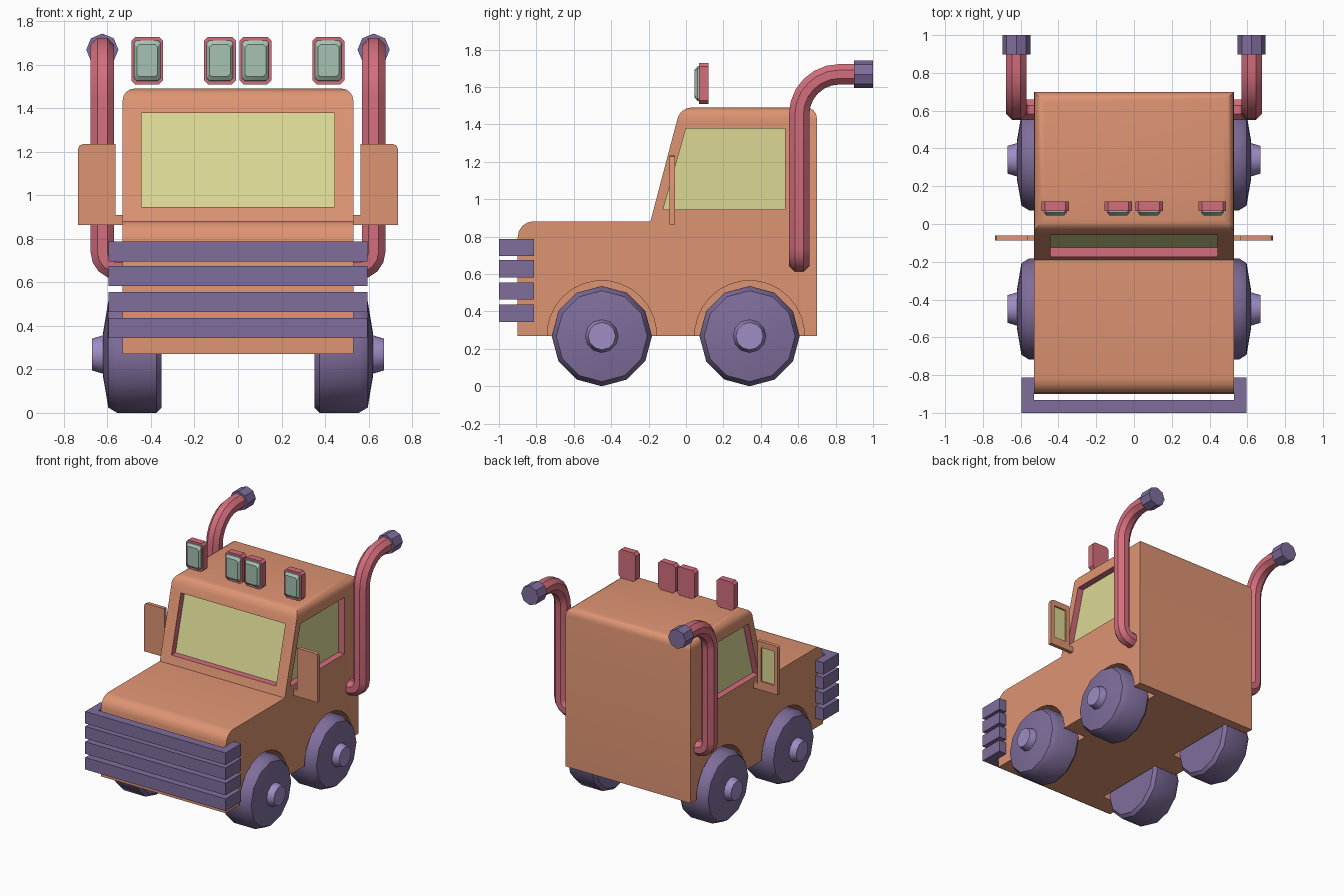
import bpy, bmesh, math
from mathutils import Vector

if "Cube" in bpy.data.objects:
    bpy.data.objects.remove(bpy.data.objects["Cube"])


def material(name, r, g, b):
    m = bpy.data.materials.new(name)
    lin = [((c + 0.055) / 1.055) ** 2.4 for c in (r, g, b)]
    m.diffuse_color = (*lin, 1)
    m.use_nodes = True
    m.node_tree.nodes["Principled BSDF"].inputs["Base Color"].default_value = m.diffuse_color
    return m


ORANGE = material("orange paint", 0.87, 0.58, 0.45)
GLASS = material("yellow glass", 0.86, 0.85, 0.58)
PINK = material("pink trim", 0.83, 0.43, 0.49)
PURPLE = material("purple rubber", 0.50, 0.43, 0.61)
HUB = material("light purple hub", 0.62, 0.55, 0.77)
LENS = material("pale green lens", 0.65, 0.76, 0.70)


def smooth(ob, angle):
    bpy.ops.object.select_all(action='DESELECT')
    ob.select_set(True)
    bpy.context.view_layer.objects.active = ob
    bpy.ops.object.shade_smooth_by_angle(angle=math.radians(angle))


def loft(name, rings, mats, angle=30, mirror=False, edit=None):
    """Skin a list of equal-sized point rings and cap both ends."""
    bm = bmesh.new()
    vs = [[bm.verts.new(p) for p in ring] for ring in rings]
    n = len(vs[0])
    for a, b in zip(vs, vs[1:]):
        for i in range(n):
            j = (i + 1) % n
            bm.faces.new((a[i], a[j], b[j], b[i]))
    bm.faces.new(vs[0])
    bm.faces.new(vs[-1])
    bmesh.ops.recalc_face_normals(bm, faces=bm.faces)
    if edit:
        edit(bm)
    me = bpy.data.meshes.new(name)
    bm.to_mesh(me)
    bm.free()
    for m in mats:
        me.materials.append(m)
    ob = bpy.data.objects.new(name, me)
    bpy.context.collection.objects.link(ob)
    smooth(ob, angle)
    if mirror:
        ob.modifiers.new("Mirror", 'MIRROR')
    return ob


def prism_x(pts, x0, x1):
    return [[(x, y, z) for y, z in pts] for x in (x0, x1)]


def prism_y(pts, y0, y1):
    return [[(x, y, z) for x, z in pts] for y in (y0, y1)]


def floor_glass(direction):
    """Edit step: the recess floor (facing direction) gets material 1."""
    d = Vector(direction)

    def edit(bm):
        bm.normal_update()
        for f in bm.faces:
            f.material_index = int(f.normal.dot(d) > 0.9)
    return edit


def cut(ob, cutter):
    mod = ob.modifiers.new("Cut", 'BOOLEAN')
    mod.operation = 'DIFFERENCE'
    mod.solver = 'EXACT'
    mod.material_mode = 'TRANSFER'
    mod.object = cutter
    bpy.context.view_layer.objects.active = ob
    bpy.ops.object.modifier_apply(modifier=mod.name)
    bpy.data.objects.remove(cutter)


# Body: side profile across the width, rounded roof and bonnet edges
def round_body(bm):
    roof = [e for e in bm.edges if all(v.co.z > 1.4 for v in e.verts)]
    bmesh.ops.bevel(bm, geom=roof, offset=0.057, offset_type='OFFSET',
                    segments=4, profile=0.5, affect='EDGES')
    nose = [e for e in bm.edges
            if all(v.co.y < -0.85 and v.co.z > 0.8 for v in e.verts)]
    bmesh.ops.bevel(bm, geom=nose, offset=0.085, offset_type='OFFSET',
                    segments=4, profile=0.5, affect='EDGES')


profile = [(-0.9, 0.27), (0.7, 0.27), (0.7, 1.49), (-0.03, 1.49),
           (-0.19, 0.882), (-0.9, 0.882)]
body = loft("body", prism_x(profile, -0.53, 0.53), [ORANGE], edit=round_body)


# Recessed windscreen and side windows
def slope(z):
    return -0.19 + (z - 0.882) * 0.263


lo, hi, depth = 0.945, 1.378, 0.05
screen = [(slope(lo) - 0.1, lo), (slope(lo) + depth, lo),
          (slope(hi) + depth, hi), (slope(hi) - 0.1, hi)]
cut(body, loft("windscreen_cutter", prism_x(screen, -0.443, 0.443),
               [PINK, GLASS], edit=floor_glass((0, 1, -0.26))))
side = [(-0.122, lo), (0.53, lo), (0.53, hi), (0.0, hi)]
cut(body, loft("side_window_cutter", prism_x(side, 0.53 - depth, 0.6),
               [PINK, GLASS], mirror=True, edit=floor_glass((-1, 0, 0))))


# Wheels in cut arches, with hubs
def circle(cy, cz, r, n, turn=0.0):
    return [(cy + r * math.sin((i + turn) * math.tau / n),
             cz + r * math.cos((i + turn) * math.tau / n)) for i in range(n)]


def lathe(cy, steps, n=12):
    return [[(x, y, z) for y, z in circle(cy, 0.268, r, n)] for x, r in steps]


TIRE = [(0.352, 0.245), (0.375, 0.268), (0.555, 0.268), (0.596, 0.243), (0.62, 0.1)]
for place, cy in (("front", -0.45), ("rear", 0.34)):
    cut(body, loft("arch_cutter", prism_x(circle(cy, 0.272, 0.293, 28, 0.5), 0.33, 0.7),
                   [ORANGE], mirror=True))
    loft(place + "_wheels", lathe(cy, TIRE), [PURPLE], 35, mirror=True)
    loft(place + "_hubs", lathe(cy, [(0.6, 0.09), (0.62, 0.088), (0.67, 0.073)]),
         [HUB], 35, mirror=True)
smooth(body, 30)

# Bull bar: four U-shaped slats
half = [(0.595, -1), (0.595, -0.812), (0.53, -0.812), (0.53, -0.933)]
slat = half + [(-x, y) for x, y in reversed(half)]
for i, z in enumerate((0.39, 0.51, 0.628, 0.742)):
    loft(f"bumper_slat_{i + 1}",
         [[(x, y, z + s * 0.046) for x, y in slat] for s in (-1, 1)], [PURPLE])


# Roof lights: chamfered housings with tapered lenses
def plate(cx, y, w, h, c):
    corner = [(w, h - c), (w - c, h)]
    pts = corner + [(-x, z) for x, z in reversed(corner)]
    pts += [(-x, -z) for x, z in pts]
    return [(cx + x, y, 1.618 + z) for x, z in pts]


for i, cx in enumerate((-0.417, -0.083, 0.08, 0.415)):
    loft(f"roof_light_{i + 1}",
         [plate(cx, y, 0.073, 0.109, 0.018) for y in (0.07, 0.12)], [PINK])
    loft(f"roof_lens_{i + 1}",
         [plate(cx, 0.075, 0.061, 0.094, 0.012), plate(cx, 0.062, 0.061, 0.092, 0.012),
          plate(cx, 0.046, 0.048, 0.074, 0.012)], [LENS])

# Door mirrors with an arm and recessed glass on the rear
outline = [(0.52, 0.864), (0.735, 0.864), (0.735, 1.21), (0.728, 1.228),
           (0.71, 1.235), (0.562, 1.235), (0.562, 0.908), (0.52, 0.908)]
mirrors = loft("door_mirrors", prism_y(outline, -0.088, -0.06), [ORANGE])
pane = [(0.595, 0.93), (0.705, 0.93), (0.705, 1.19), (0.595, 1.19)]
cut(mirrors, loft("mirror_cutter", prism_y(pane, -0.072, 0.0),
                  [ORANGE, GLASS], edit=floor_glass((0, -1, 0))))
mirrors.modifiers.new("Mirror", 'MIRROR')

# Exhaust stacks: octagonal pipe swept out of the body, up and back
X, Y = Vector((1, 0, 0)), Vector((0, 1, 0))
path = [((0.5, 0.605, 0.667), (1, 0, 0))]
for i in range(5):
    a = math.radians(22.5 * i)
    s, c = math.sin(a), math.cos(a)
    path.append(((0.55 + 0.073 * s, 0.605, 0.74 - 0.073 * c), (c, 0, s)))
for i in range(7):
    a = math.radians(15 * i)
    s, c = math.sin(a), math.cos(a)
    path.append(((0.623, 0.82 - 0.215 * c, 1.453 + 0.215 * s), (0, s, c)))
path.append(((0.623, 0.92, 1.668), (0, 1, 0)))
rings = []
for p, t in path:
    t = Vector(t)
    u = t.cross(X) if t.x < 1e-4 else Y
    v = t.cross(u)
    rings.append([Vector(p) + u * a + v * b for a, b in circle(0, 0, 0.059, 8, 0.5)])
loft("exhaust_pipes", rings, [PINK], 30, mirror=True)
loft("exhaust_tips", prism_y(circle(0.623, 1.668, 0.074, 8), 0.897, 1.0),
     [PURPLE], mirror=True)
